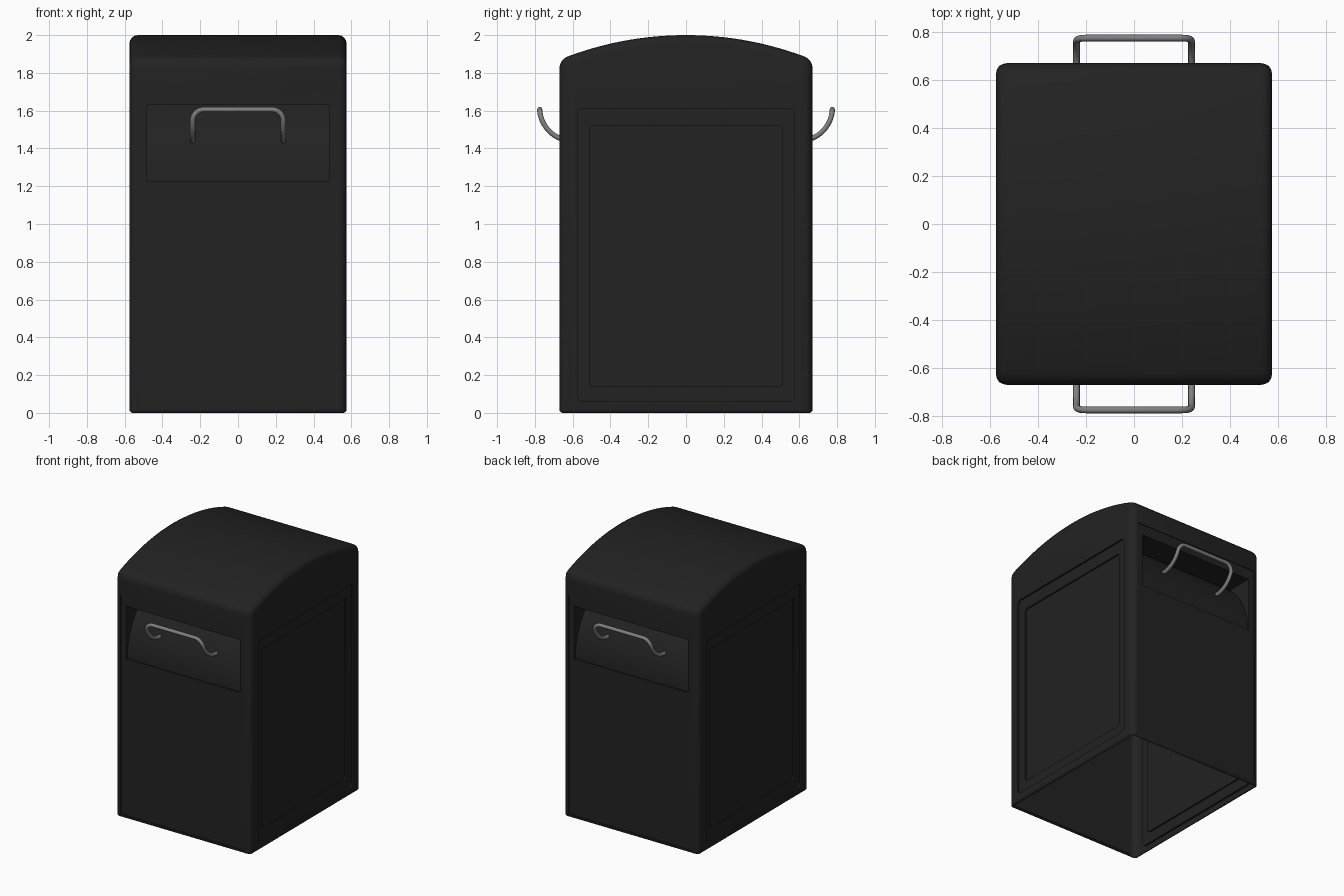
import bpy, bmesh
from math import sin, cos, pi, radians, asin

cube = bpy.data.objects.get("Cube")
if cube:
    bpy.data.objects.remove(cube, do_unlink=True)


def material(name, color, rough):
    m = bpy.data.materials.new(name)
    m.use_nodes = True
    m.diffuse_color = (*color, 1)
    bsdf = next(n for n in m.node_tree.nodes if n.type == 'BSDF_PRINCIPLED')
    bsdf.inputs["Base Color"].default_value = (*color, 1)
    bsdf.inputs["Roughness"].default_value = rough
    return m


black = material("black plastic", (0.016, 0.016, 0.016), 0.6)
steel = material("grey metal", (0.22, 0.22, 0.22), 0.4)


def add_object(name, data):
    ob = bpy.data.objects.new(name, data)
    bpy.context.scene.collection.objects.link(ob)
    return ob


def prism(name, outline, half_width, round_corners=0):
    """Extrude a (y, z) outline along x, symmetric about x = 0."""
    bm = bmesh.new()
    face = bm.faces.new([bm.verts.new((-half_width, y, z)) for y, z in outline])
    ext = bmesh.ops.extrude_face_region(bm, geom=[face])["geom"]
    bmesh.ops.translate(bm, vec=(2 * half_width, 0, 0),
                        verts=[v for v in ext if isinstance(v, bmesh.types.BMVert)])
    bmesh.ops.recalc_face_normals(bm, faces=bm.faces)
    if round_corners:
        long_edges = [e for e in bm.edges if abs(e.verts[0].co.x - e.verts[1].co.x) > 0.01]
        bmesh.ops.bevel(bm, geom=long_edges, offset=round_corners, segments=4,
                        profile=0.5, affect='EDGES')
    mesh = bpy.data.meshes.new(name)
    bm.to_mesh(mesh)
    bm.free()
    return add_object(name, mesh)


def rect(y, z0, z1):
    return [(-y, z0), (y, z0), (y, z1), (-y, z1)]


def evaluated_mesh(ob):
    dg = bpy.context.evaluated_depsgraph_get()
    return bpy.data.meshes.new_from_object(ob.evaluated_get(dg))


def finish(ob, mat, angle):
    ob.data.materials.clear()
    ob.data.materials.append(mat)
    for p in ob.data.polygons:
        p.material_index = 0
    bpy.ops.object.select_all(action='DESELECT')
    ob.select_set(True)
    bpy.context.view_layer.objects.active = ob
    bpy.ops.object.shade_smooth_by_angle(angle=radians(angle))


# Body block with an arched lid
HALF_X, HALF_Y, EAVE, TOP = 0.575, 0.67, 1.87, 2.0
rise = TOP - EAVE
radius = (HALF_Y ** 2 + rise ** 2) / (2 * rise)
sweep = asin(HALF_Y / radius)
STEPS = 28
arch = [(radius * sin(a), TOP - radius + radius * cos(a))
        for a in (sweep * (1 - 2 * i / STEPS) for i in range(STEPS + 1))]
body = prism("bin_body", [(-HALF_Y, 0), (HALF_Y, 0)] + arch, HALF_X)

# Rounded edges, tighter around the foot
weights = body.data.attributes.new("bevel_weight_edge", 'FLOAT', 'EDGE')
bm = bmesh.new()
bm.from_mesh(body.data)
layer = bm.edges.layers.float["bevel_weight_edge"]
for e in bm.edges:
    if e.calc_face_angle() > radians(30):
        e[layer] = 0.4 if max(v.co.z for v in e.verts) < 0.01 else 1.0
bm.to_mesh(body.data)
bm.free()
bevel = body.modifiers.new("rounded_edges", 'BEVEL')
bevel.limit_method = 'WEIGHT'
bevel.width = 0.045
bevel.segments = 4

# Cutters: stepped side panels, front and back panels, curved flap recesses
cutters = []
for side in (1, -1):
    for half_y, z0, z1, depth, corner in ((0.575, 0.06, 1.61, 0.014, 0.03),
                                          (0.51, 0.14, 1.52, 0.026, 0.02)):
        c = prism("side_panel_cutter", rect(half_y, z0, z1), 0.1, corner)
        c.location.x = side * (HALF_X + 0.1 - depth)
        cutters.append(c)

    c = prism("end_panel_cutter", rect(0.1, 0.025, 1.71), 0.53)
    c.location.y = side * (HALF_Y + 0.1 - 0.005)
    cutters.append(c)

    flap_r, low, high = 0.52, 1.225, 1.63
    turn = asin((high - low) / flap_r)
    arc = [(side * (0.655 - flap_r * (1 - cos(turn * i / 14))),
            low + flap_r * sin(turn * i / 14)) for i in range(15)]
    cutters.append(prism("flap_cutter", [(side * 0.8, low)] + arc + [(side * 0.8, high)], 0.482))

for c in cutters:
    c.hide_render = True
    cut = body.modifiers.new("cut", 'BOOLEAN')
    cut.operation = 'DIFFERENCE'
    cut.solver = 'EXACT'
    cut.object = c

bpy.context.view_layer.update()
shell = evaluated_mesh(body)
body.modifiers.clear()
body.data = shell
for c in cutters:
    bpy.data.objects.remove(c, do_unlink=True)

# Open underside
bm = bmesh.new()
bm.from_mesh(shell)
floor = [f for f in bm.faces if all(v.co.z < 0.001 for v in f.verts)]
bmesh.ops.delete(bm, geom=floor, context='FACES')
bm.to_mesh(shell)
bm.free()
finish(body, black, 30)

# Curved tube handles on the front and back flaps
HALF_GRIP, BEND, CURL = 0.24, 0.06, 0.175
length = CURL * radians(87)
flat = [(HALF_GRIP, (length - BEND) * i / 10) for i in range(10)]
flat += [(HALF_GRIP - BEND * (1 - cos(a)), length - BEND + BEND * sin(a))
         for a in (pi / 2 * i / 8 for i in range(9))]
flat += [(-x, s) for x, s in reversed(flat)]

for name, side in (("front_handle", -1), ("back_handle", 1)):
    path = [(x, side * (0.6 + CURL * sin(s / CURL)), 1.615 - CURL * cos(s / CURL))
            for x, s in flat]
    # run the ends on into the flap
    path = [(HALF_GRIP, side * 0.58, path[0][2])] + path + [(-HALF_GRIP, side * 0.58, path[0][2])]
    curve = bpy.data.curves.new(name, 'CURVE')
    curve.dimensions = '3D'
    curve.bevel_depth = 0.014
    curve.bevel_resolution = 3
    curve.use_fill_caps = True
    spline = curve.splines.new('POLY')
    spline.points.add(len(path) - 1)
    for p, co in zip(spline.points, path):
        p.co = (*co, 1)
    tube = add_object("handle_path", curve)
    bpy.context.view_layer.update()
    handle = add_object(name, evaluated_mesh(tube))
    bpy.data.objects.remove(tube, do_unlink=True)
    finish(handle, steel, 50)
